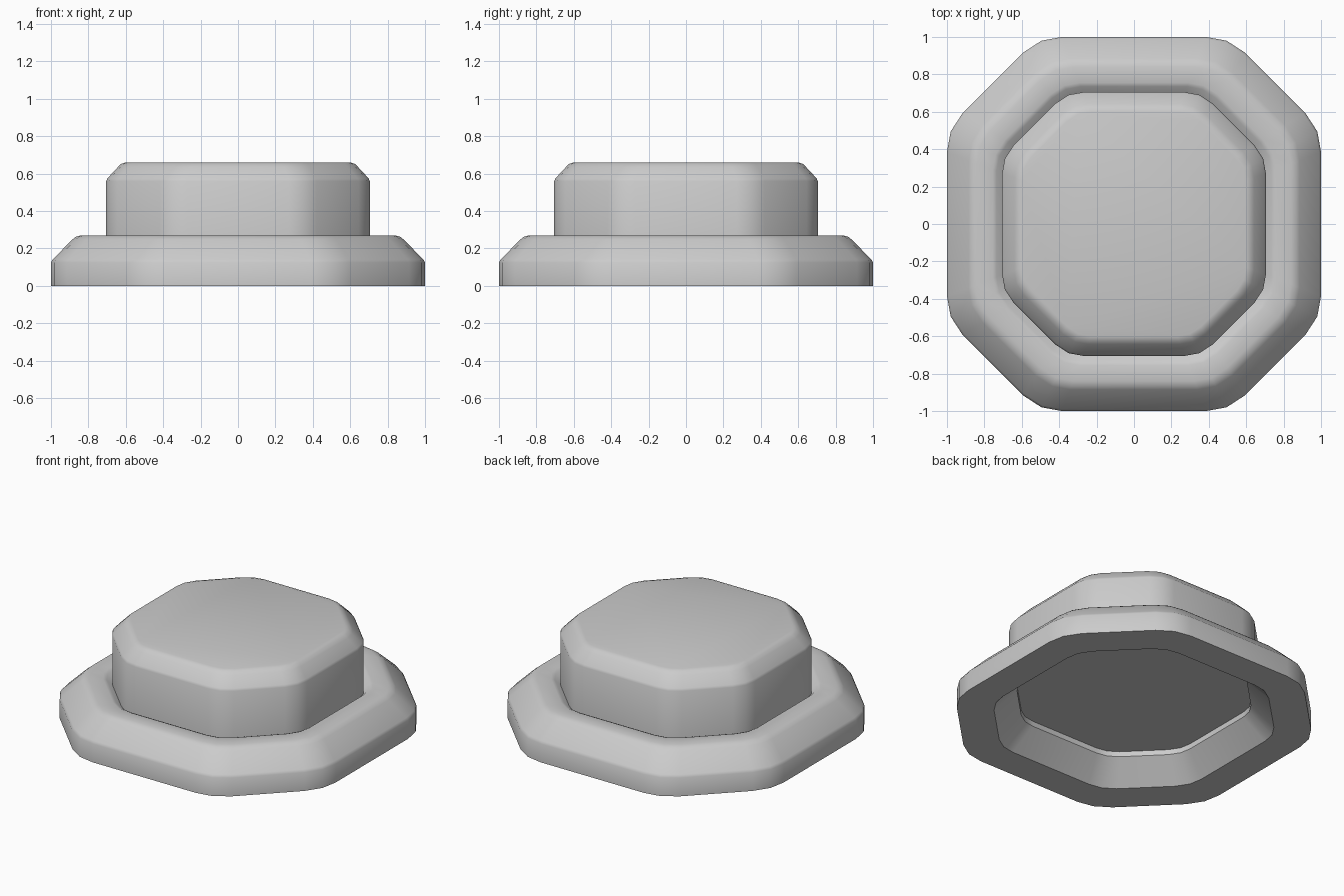
import bpy
import bmesh
import math

if "Cube" in bpy.data.objects:
    bpy.data.objects.remove(bpy.data.objects["Cube"])


def outline():
    """Eight-sided outline with softened corners, half-width 1."""
    side = [(0.385, 1.0), (0.495, 0.98), (0.595, 0.915)]
    quarter = [(y, x) for x, y in side] + side[::-1]
    pts = []
    for k in range(4):
        c, s = round(math.cos(k * math.pi / 2)), round(math.sin(k * math.pi / 2))
        pts += [(x * c - y * s, x * s + y * c) for x, y in quarter]
    return pts


def loft(name, profile, closed_ring):
    """Sweep a (half-width, height) profile around the outline."""
    bm = bmesh.new()
    shape = outline()
    n = len(shape)
    rings = [[bm.verts.new((x * r, y * r, z)) for x, y in shape] for r, z in profile]
    pairs = list(zip(rings, rings[1:]))
    if closed_ring:
        pairs.append((rings[-1], rings[0]))
    else:
        bm.faces.new(rings[0][::-1])
        bm.faces.new(rings[-1])
    for a, b in pairs:
        for i in range(n):
            j = (i + 1) % n
            bm.faces.new((a[i], a[j], b[j], b[i]))
    bmesh.ops.recalc_face_normals(bm, faces=bm.faces)
    mesh = bpy.data.meshes.new(name)
    bm.to_mesh(mesh)
    bm.free()
    obj = bpy.data.objects.new(name, mesh)
    bpy.context.collection.objects.link(obj)
    bpy.ops.object.select_all(action='DESELECT')
    obj.select_set(True)
    bpy.context.view_layer.objects.active = obj
    bpy.ops.object.shade_smooth_by_angle(angle=math.radians(35))
    return obj


# Base ring: chamfered outside, groove on the top inside, flared opening below
loft("base_ring", [
    (0.79, 0.0), (1.0, 0.0), (1.0, 0.125), (0.99, 0.142), (0.885, 0.248),
    (0.868, 0.262), (0.84, 0.27), (0.755, 0.27), (0.735, 0.262),
    (0.66, 0.19), (0.66, 0.145),
], True)

# Push button: straight walls with a chamfered top edge
loft("push_button", [
    (0.705, 0.18), (0.705, 0.56), (0.698, 0.575), (0.642, 0.635),
    (0.625, 0.652), (0.6, 0.66),
], False)
